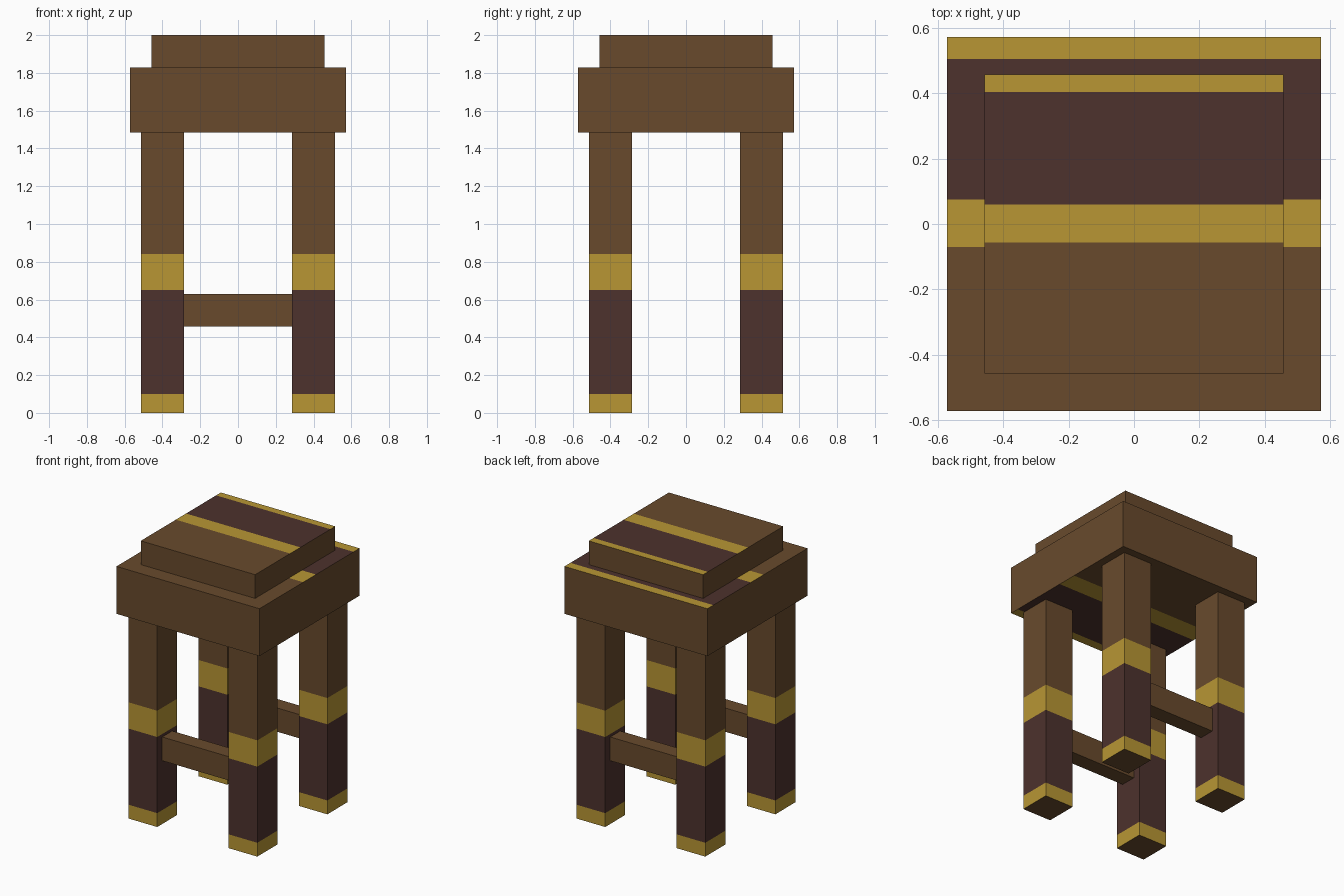
import bpy, bmesh

if "Cube" in bpy.data.objects:
    bpy.data.objects.remove(bpy.data.objects["Cube"])

U = 2 / 35  # module: the stool is 35 modules tall


def material(name, rgb):
    mat = bpy.data.materials.new(name)
    lin = [((c / 255 + 0.055) / 1.055) ** 2.4 for c in rgb]
    mat.diffuse_color = (*lin, 1)
    mat.use_nodes = True
    mat.node_tree.nodes["Principled BSDF"].inputs["Base Color"].default_value = mat.diffuse_color
    return mat


BROWN, GOLD, MAROON = 0, 1, 2
MATS = [material("brown wood", (104, 74, 44)),
        material("gold trim", (184, 150, 52)),
        material("maroon band", (77, 50, 45))]


def box(name, lo, hi, cuts=(), axis=2, rule=None):
    """Box between two corners, sliced along an axis, coloured face by face by a rule."""
    bm = bmesh.new()
    bmesh.ops.create_cube(bm, size=1)
    for v in bm.verts:
        v.co = [lo[i] + (v.co[i] + 0.5) * (hi[i] - lo[i]) for i in range(3)]
    normal = [1.0 if i == axis else 0.0 for i in range(3)]
    for c in cuts:
        bmesh.ops.bisect_plane(bm, geom=bm.verts[:] + bm.edges[:] + bm.faces[:],
                               plane_co=[n * c for n in normal], plane_no=normal)
    bm.normal_update()
    if rule:
        for f in bm.faces:
            f.material_index = rule(f.calc_center_median(), f.normal)
    mesh = bpy.data.meshes.new(name)
    bm.to_mesh(mesh)
    bm.free()
    for m in MATS:
        mesh.materials.append(m)
    obj = bpy.data.objects.new(name, mesh)
    bpy.context.collection.objects.link(obj)
    return obj


# Legs: gold foot, maroon lower part, gold ring, plain wood above
def leg_rule(c, n):
    if abs(n.z) > 0.5 or c.z > 0.84:
        return BROWN
    return MAROON if 0.10 < c.z < 0.65 else GOLD


for sx, xname in ((-1, "left"), (1, "right")):
    for sy, yname in ((-1, "front"), (1, "back")):
        x, y = sx * 7 * U, sy * 7 * U
        box(f"{yname}_{xname}_leg", (x - 2 * U, y - 2 * U, 0), (x + 2 * U, y + 2 * U, 26 * U),
            (0.10, 0.65, 0.84), 2, leg_rule)

# Rails joining the legs at front and back
for sy, yname in ((-1, "front"), (1, "back")):
    y = sy * 7 * U
    box(f"{yname}_rail", (-5 * U, y - U, 8 * U), (5 * U, y + U, 11 * U))


# Striped slabs: stripes on top, mirrored front to back underneath
def slab(name, half, z0, z1, a, b, c):
    def rule(p, n):
        if abs(n.z) < 0.5:
            return BROWN
        y = p.y if n.z > 0 else -p.y
        return BROWN if y < a else GOLD if y < b else MAROON if y < c else GOLD
    cuts = (a, b, c, -a, -b, -c)
    box(name, (-half, -half, z0), (half, half, z1), cuts, 1, rule)


slab("seat", 10 * U, 26 * U, 32 * U, -0.071, 0.075, 0.504)
slab("cushion", 8 * U, 32 * U, 35 * U, -0.057, 0.060, 0.403)
